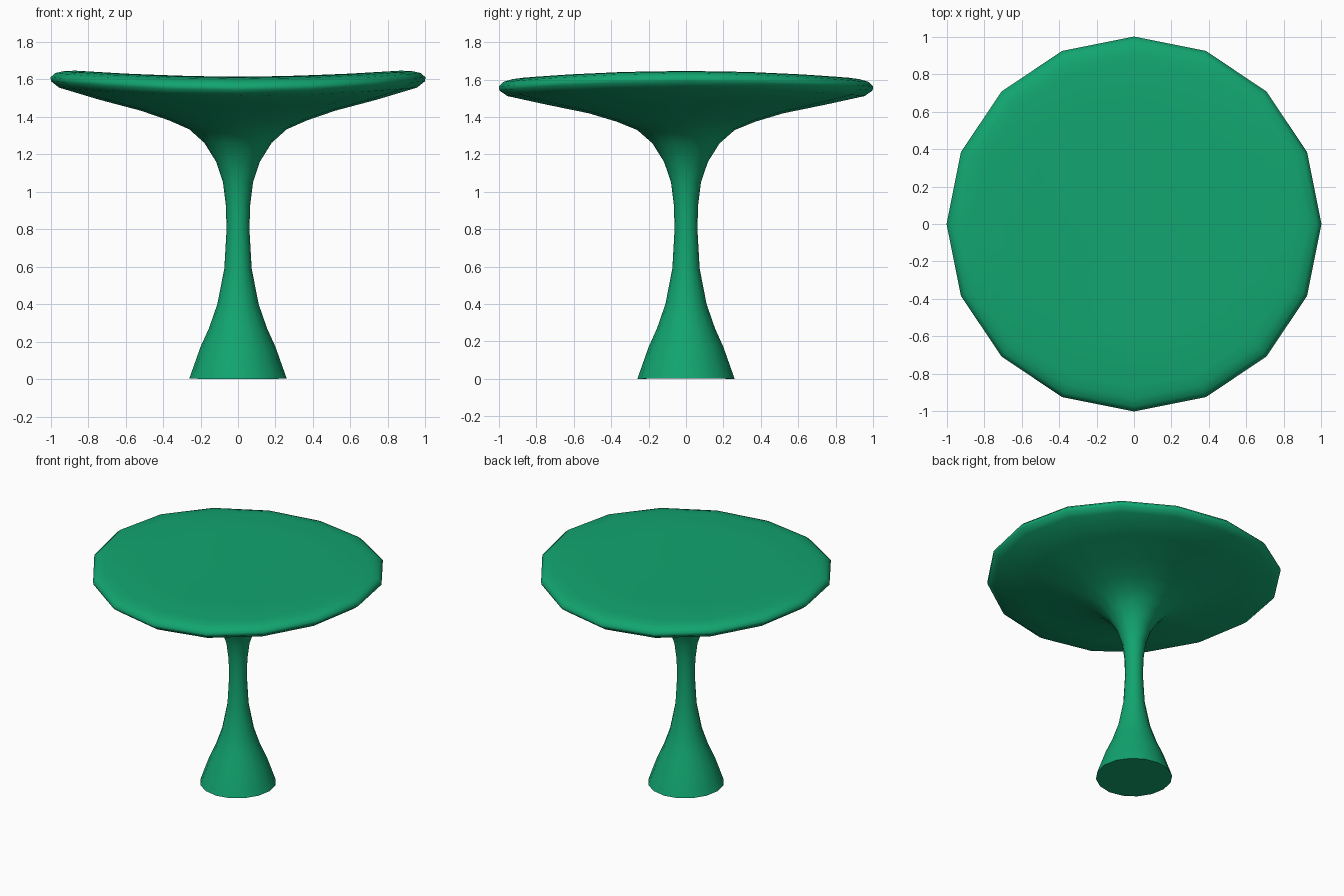
import bpy, bmesh, math

if "Cube" in bpy.data.objects:
    bpy.data.objects.remove(bpy.data.objects["Cube"])

SIDES = 16

green = bpy.data.materials.new("green")
green.diffuse_color = (0.006, 0.376, 0.162, 1.0)
green.use_nodes = True
green.node_tree.nodes["Principled BSDF"].inputs["Base Color"].default_value = green.diffuse_color


def lathe(name, profile, bend=0.0):
    """Revolve (radius, z) points, lifting the left and right sides by bend * x^2."""
    bm = bmesh.new()
    rings = []
    for r, z in profile:
        ring = []
        for i in range(SIDES):
            a = 2 * math.pi * i / SIDES
            x, y = r * math.cos(a), r * math.sin(a)
            ring.append(bm.verts.new((x, y, z + bend * x * x)))
        rings.append(ring)
    for low, high in zip(rings, rings[1:]):
        for i in range(SIDES):
            j = (i + 1) % SIDES
            bm.faces.new((low[i], low[j], high[j], high[i]))
    # close the foot and the middle of the top
    bm.faces.new(rings[0][::-1])
    bm.faces.new(rings[-1])
    mesh = bpy.data.meshes.new(name)
    bm.to_mesh(mesh)
    bm.free()
    mesh.materials.append(green)
    obj = bpy.data.objects.new(name, mesh)
    bpy.context.collection.objects.link(obj)
    bpy.context.view_layer.objects.active = obj
    obj.select_set(True)
    bpy.ops.object.shade_smooth_by_angle(angle=math.radians(60))
    return obj


# flared foot and slim stem, flowing into the underside of the top
stem = [(0.26, 0), (0.2, 0.17), (0.155, 0.27), (0.11, 0.4), (0.073, 0.59),
        (0.061, 0.8), (0.065, 0.93), (0.08, 1.05), (0.117, 1.16),
        (0.18, 1.26), (0.26, 1.33)]
# saddle-shaped top with a rounded rim
top = [(0.37, 1.375), (0.52, 1.42), (0.74, 1.465), (0.955, 1.512),
       (0.998, 1.542), (1.0, 1.563), (0.975, 1.588), (0.93, 1.602),
       (0.87, 1.61), (0.6, 1.613), (0.3, 1.614), (0.05, 1.614)]
lathe("pedestal_table", stem + top, bend=0.048)
